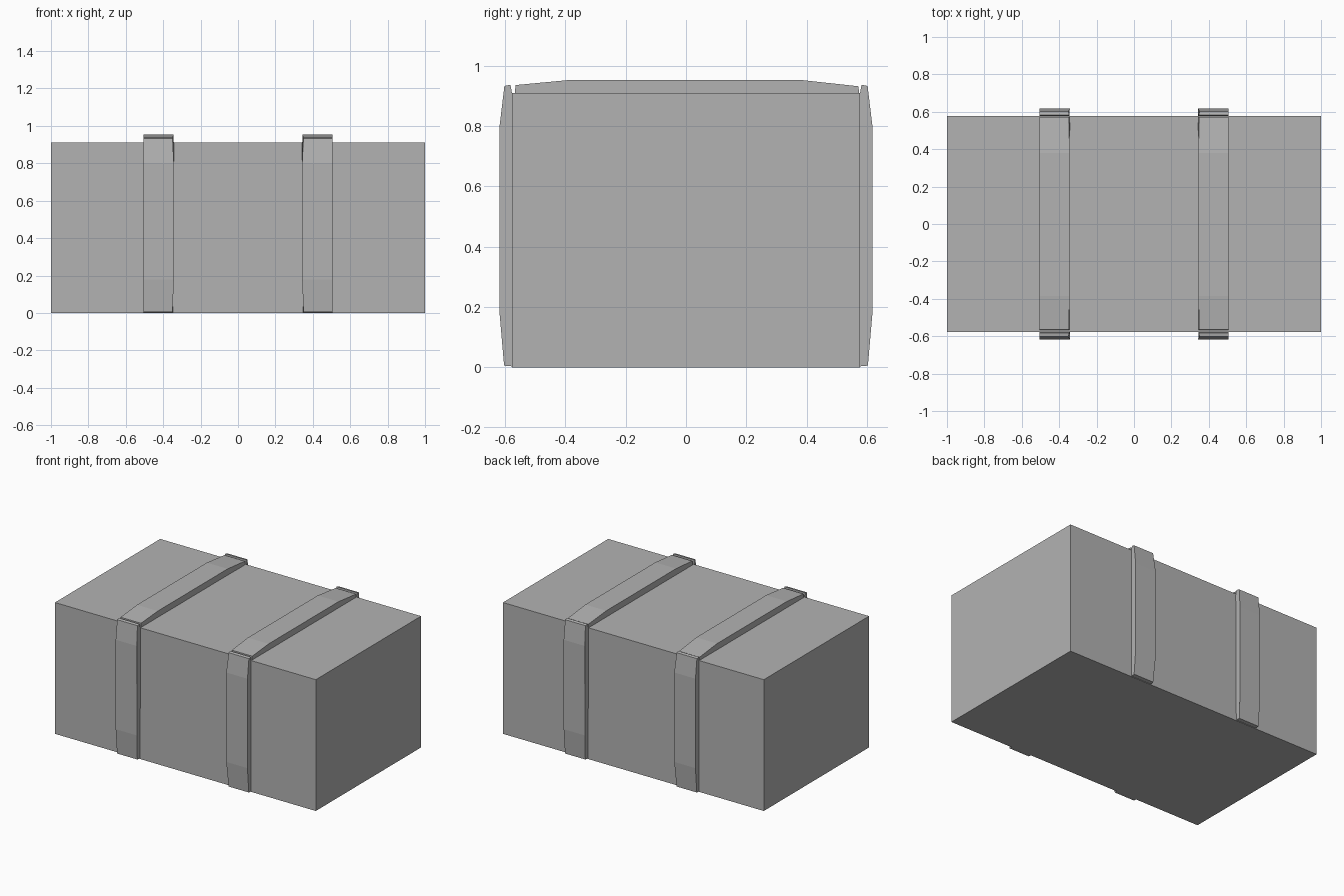
import bpy, bmesh

cube = bpy.data.objects.get("Cube")
if cube:
    bpy.data.objects.remove(cube, do_unlink=True)

grey = bpy.data.materials.new("plain_grey")
grey.use_nodes = True
colour = (0.45, 0.45, 0.45, 1)
grey.diffuse_color = colour
grey.node_tree.nodes["Principled BSDF"].inputs["Base Color"].default_value = colour


def add_object(name, bm):
    bmesh.ops.recalc_face_normals(bm, faces=bm.faces)
    mesh = bpy.data.meshes.new(name)
    bm.to_mesh(mesh)
    bm.free()
    mesh.materials.append(grey)
    obj = bpy.data.objects.new(name, mesh)
    bpy.context.collection.objects.link(obj)


def add_strap(name, profile, side):
    """Extrude a (y, z, inner x) side profile across the strap width."""
    bm = bmesh.new()
    inner = [bm.verts.new((side * x, y, z)) for y, z, x in profile]
    outer = [bm.verts.new((side * 0.505, y, z)) for y, z, x in profile]
    bm.faces.new(inner)
    bm.faces.new(outer)
    n = len(profile)
    for i in range(n):
        j = (i + 1) % n
        bm.faces.new((inner[i], inner[j], outer[j], outer[i]))
    add_object(name, bm)


# Main box
bm = bmesh.new()
bmesh.ops.create_cube(bm, size=1)
for v in bm.verts:
    v.co.x *= 2
    v.co.y *= 1.153
    v.co.z = (v.co.z + 0.5) * 0.91
add_object("box_body", bm)

# Straps: bowed side bands, and a raised band over the lid
upright = [(0.57, 0.003, 0.347), (0.603, 0.006, 0.35), (0.618, 0.18, 0.343),
           (0.618, 0.8, 0.343), (0.602, 0.933, 0.35), (0.582, 0.937, 0.347),
           (0.576, 0.905, 0.343)]
lid = [(-0.568, 0.9, 0.343), (-0.565, 0.936, 0.348), (-0.385, 0.953, 0.345),
       (0.38, 0.953, 0.345), (0.572, 0.932, 0.348), (0.574, 0.9, 0.343)]

for side, label in ((1, "left"), (-1, "right")):
    add_strap(label + "_lid_strap", lid, side)
    add_strap(label + "_back_strap", upright, side)
    add_strap(label + "_front_strap", [(-y, z, x) for y, z, x in upright], side)
